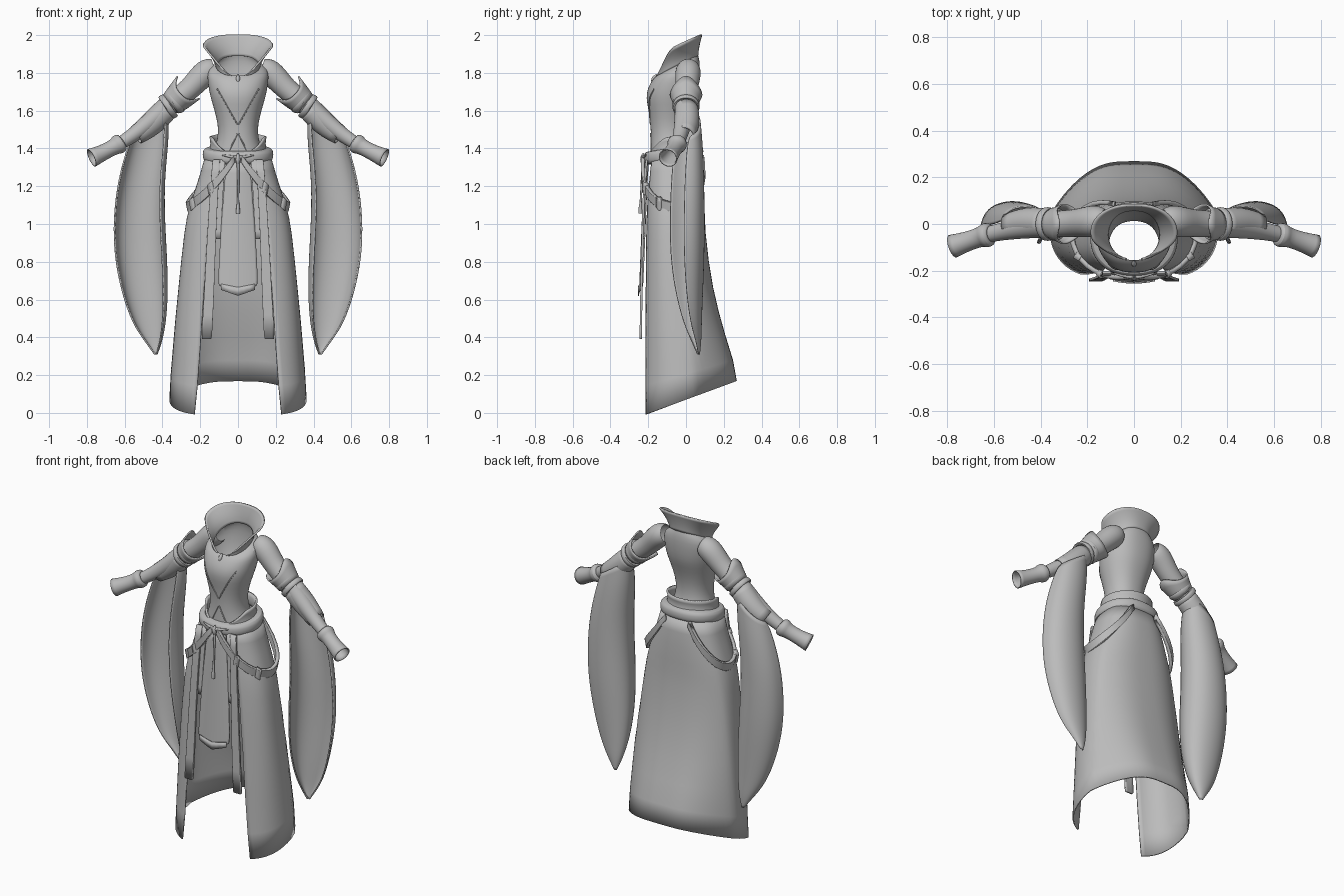
import bpy, bmesh, math
from mathutils import Vector

if "Cube" in bpy.data.objects:
    bpy.data.objects.remove(bpy.data.objects["Cube"])

cloth = bpy.data.materials.new("grey_cloth")
cloth.use_nodes = True
cloth.diffuse_color = (0.5, 0.5, 0.5, 1)
cloth.node_tree.nodes["Principled BSDF"].inputs["Base Color"].default_value = (0.5, 0.5, 0.5, 1)
parts = []


def sheet(name, rows, closed=False, thick=0.0, mirror=False, smooth=1):
    """Skin a grid of points, row by row."""
    bm = bmesh.new()
    grid = [[bm.verts.new(p) for p in row] for row in rows]
    n = len(rows[0])
    for a, b in zip(grid, grid[1:]):
        for i in range(n if closed else n - 1):
            j = (i + 1) % n
            bm.faces.new((a[i], a[j], b[j], b[i]))
    bmesh.ops.recalc_face_normals(bm, faces=bm.faces)
    me = bpy.data.meshes.new(name)
    bm.to_mesh(me)
    bm.free()
    me.materials.append(cloth)
    ob = bpy.data.objects.new(name, me)
    bpy.context.collection.objects.link(ob)
    if mirror:
        ob.modifiers.new("mirror", 'MIRROR').use_mirror_merge = False
    if smooth:
        ob.modifiers.new("subsurf", 'SUBSURF').levels = smooth
        ob.modifiers["subsurf"].render_levels = smooth
    if thick:
        s = ob.modifiers.new("solid", 'SOLIDIFY')
        s.thickness, s.offset = thick, 0
    parts.append(ob)


def power(v, e):
    return math.copysign(abs(v) ** e, v)


def ring(w, yf, yb, zf, zb, n=32):
    """Rounded-box oval, with its own front and back height."""
    out = []
    for i in range(n):
        a = math.tau * i / n
        k = (1 - math.cos(a)) / 2
        out.append((w * power(math.sin(a), .85), yf + (yb - yf) * k, zf + (zb - zf) * k))
    return out


def tube(name, path, spike=0.0, n=16, thick=0.0, mirror=True):
    """Round tube through (x, y, z, radius); spike pulls the first rim to points."""
    pts = [Vector(p[:3]) for p in path]
    rows = []
    for i, p in enumerate(path):
        t = (pts[min(i + 1, len(pts) - 1)] - pts[max(i - 1, 0)]).normalized()
        a = Vector((0, 1, 0))
        a = (a - t * a.dot(t)).normalized()
        b = t.cross(a)
        row = []
        for k in range(n):
            q = math.tau * k / n
            back = spike * abs(math.sin(q)) ** 4 if i == 0 else 0
            row.append(pts[i] + p[3] * (a * math.cos(q) + b * math.sin(q)) - t * back)
        rows.append(row)
    sheet(name, rows, True, thick, mirror)


def ribbon(name, path, across, thick=0.012):
    """Mirrored flat band along a path of (x, y, z, half width)."""
    d = Vector(across)
    rows = [[Vector(p[:3]) + d * (p[3] * s) for s in (-1, -0.9, 0, 0.9, 1)] for p in path]
    sheet(name, rows, False, thick, True)


# bodice: z, half width, front y, back y
BODY = [(1.32, .165, -.19, .065), (1.40, .125, -.188, .035), (1.45, .108, -.186, .015),
        (1.52, .104, -.187, .01), (1.60, .124, -.198, .025), (1.67, .146, -.213, .05),
        (1.72, .156, -.203, .066)]
rows = [ring(w, f, b, z, z) for z, w, f, b in BODY]
rows += [ring(.164, -.183, .074, 1.755, 1.8), ring(.158, -.168, .074, 1.775, 1.865),
         ring(.115, -.155, .062, 1.785, 1.9)]
sheet("bodice", rows, True)


def chest(x, z):
    """Point on the front of the bodice."""
    for (z0, w0, f0, b0), (z1, w1, f1, b1) in zip(BODY, BODY[1:]):
        if z0 <= z <= z1:
            k = (z - z0) / (z1 - z0)
            w, f, b = w0 + (w1 - w0) * k, f0 + (f1 - f0) * k, b0 + (b1 - b0) * k
            s = (x / w) ** (1 / .85)
            return (x, (f + b) / 2 - (b - f) / 2 * math.sqrt(1 - s * s), z)


def piping(name, x0, z0, x1, z1):
    """Thin seam laid over the bodice."""
    pts = [chest(x0 + (x1 - x0) * i / 8, z0 + (z1 - z0) * i / 8) for i in range(9)]
    tube(name, [(*p, .004) for p in pts], n=6)


piping("bodice_v_piping", .11, 1.715, .002, 1.525)
piping("waist_v_piping", .002, 1.48, .045, 1.39)

# standing collar, low at the front and flared at the back
rows = [[] for _ in range(5)]
for i in range(49):
    a = math.radians(12 + 336 * i / 48)
    k = (1 - math.cos(a)) / 2
    s = min(1, (math.degrees(min(a, math.tau - a)) - 12) / 66)
    s = s * s * (3 - 2 * s)
    for j, row in enumerate(rows):
        h = j / 4
        flare = s * h ** 1.6
        row.append(((.113 + .07 * flare) * power(math.sin(a), .85), -.154 + .214 * k + .022 * flare * k,
                    1.783 + .107 * k + .113 * s * h))
sheet("collar", rows, False, .01)

# neck pendant
tube("pendant", [(0, -.156, 1.792, .003), (0, -.165, 1.78, .01), (0, -.174, 1.765, .013),
                 (0, -.182, 1.752, .003)], n=10, mirror=False)

# waist flare above the belt, lower towards the front
rows = [[], [], []]
for i in range(37):
    a = math.radians(28 + 304 * i / 36)
    k = (1 - math.cos(a)) / 2
    side = min(1, (1 - math.cos(a)) * 1.6)
    for j, row in enumerate(rows):
        w = (.148, .138, .146)[j]
        row.append((w * math.sin(a), -.2 + (.268, .255, .268)[j] * k, 1.37 + .03 * k + .039 * j * side))
sheet("waist_flare", rows, False, .012)

# belt with a rounded section
rows = [ring(.17 + o, -.206 - o, .075 + o, 1.318 + h, 1.355 + h)
        for o, h in ((-.015, -.004), (.01, 0), (.018, .015), (.018, .045), (.01, .064), (-.02, .068))]
sheet("belt", rows, True)
tube("belt_wings", [(.0, -.226, 1.35, .012), (.03, -.226, 1.355, .009), (.085, -.212, 1.365, .004)], n=8)
tube("belt_drop", [(0, -.226, 1.375, .003), (0, -.23, 1.355, .014), (0, -.23, 1.33, .014),
                   (0, -.228, 1.31, .003)], n=10, mirror=False)

# skirt: z, half width, front y, back y, front gap, hem slope
SKIRT = [(1.36, .170, -.20, .075, .115, 0), (1.28, .192, -.205, .085, .12, 0),
         (1.2, .217, -.21, .092, .128, 0), (1.1, .25, -.215, .094, .138, 0),
         (1.03, .267, -.218, .096, .146, .01), (.95, .28, -.22, .1, .155, .03),
         (.8, .297, -.223, .116, .167, .06), (.65, .312, -.225, .14, .18, .1),
         (.5, .326, -.228, .17, .19, .25), (.35, .338, -.23, .205, .2, .4),
         (.15, .352, -.232, .245, .215, .8), (0, .36, -.235, .265, .23, 1)]
rows = []
for z, w, f, b, gap, slope in SKIRT:
    e = .8 - .2 * (1 - z / 1.36)
    a0 = math.asin((gap / w) ** (1 / e))
    row = []
    for i in range(57):
        a = a0 + (math.tau - 2 * a0) * i / 56
        y = (f + b) / 2 - (b - f) / 2 * power(math.cos(a), .78)
        taper = 1 - .36 * (1 - z / 1.36) * max(0, y - .03) / (b - .03)
        row.append((w * power(math.sin(a), e) * taper, y, z + slope * .37 * (y + .19)))
    rows.append(row)
sheet("skirt", rows, False, .008, smooth=0)

# front tabard with a pointed hem
rows = []
for z, w, y, tip in ((1.34, .06, -.212, 0), (1.2, .072, -.222, 0), (1.0, .088, -.23, 0),
                     (.8, .1, -.238, 0), (.69, .104, -.243, .02), (.67, .1, -.244, .022)):
    rows.append([(w * u, y + .012 * u * u, z - tip * (1 - abs(u)))
                 for u in (-1, -.75, -.5, -.25, 0, .25, .5, .75, 1)])
sheet("tabard", rows, False, .01)
rows = [[(.1 * u, -.252 + .012 * u * u, z - drop * (1 - abs(u))) for u in (-.9, -.6, -.3, 0, .3, .6, .9)]
        for z, drop in ((.685, .02), (.655, .035))]
sheet("tabard_trim", rows, False, .006, smooth=0)

# hanging strips and centre cord
ribbon("long_strip", [(.115, -.208, 1.34, .02), (.125, -.222, 1.2, .021), (.14, -.23, .95, .023),
                      (.152, -.236, .65, .026), (.166, -.24, .39, .028)], (1, 0, 0))
ribbon("short_strip", [(.085, -.205, 1.34, .018), (.096, -.212, 1.2, .019), (.108, -.218, 1.0, .02),
                       (.112, -.22, .92, .02)], (1, 0, 0), .008)
tube("centre_cord", [(0, -.228, 1.32, .008), (.002, -.236, 1.2, .006), (0, -.24, 1.1, .006),
                     (0, -.242, 1.09, .011), (0, -.242, 1.055, .011)], n=8, mirror=False)

# draped hip straps
ribbon("hip_strap", [(.02, -.226, 1.345, .018), (.065, -.232, 1.28, .021), (.13, -.22, 1.2, .023),
                     (.198, -.183, 1.135, .024), (.247, -.125, 1.1, .024), (.268, -.05, 1.085, .024),
                     (.255, .025, 1.11, .024), (.21, .075, 1.17, .023), (.14, .098, 1.26, .021),
                     (.08, .085, 1.35, .018)], (.2, 0, 1), .02)
for name, x, y, z in (("front_strap_loop", .14, -.215, 1.19), ("side_strap_loop", .237, -.14, 1.108)):
    ribbon(name, [(x - .012, y - .007, z + .01, .028), (x + .012, y + .009, z - .01, .028)],
           (.2, 0, 1), .028)

# arms
tube("arm", [(.125, .012, 1.825, .052), (.14, .012, 1.82, .063), (.17, .012, 1.805, .07),
             (.21, .008, 1.765, .066), (.25, .004, 1.72, .06), (.31, 0, 1.67, .058),
             (.37, -.002, 1.625, .058), (.45, -.012, 1.555, .05), (.53, -.025, 1.488, .042),
             (.59, -.037, 1.447, .037), (.65, -.052, 1.41, .034)])
tube("pointed_arm_cuff", [(.3, 0, 1.685, .085), (.325, 0, 1.66, .072), (.355, 0, 1.635, .062)],
     spike=.06, thick=.008)
for name, x, z in (("upper_arm_band", .335, 1.65), ("lower_arm_band", .37, 1.622)):
    tube(name, [(x - .014, 0, z + .011, .058), (x - .012, 0, z + .01, .072), (x, 0, z, .075),
                (x + .012, 0, z - .01, .072), (x + .014, 0, z - .011, .058)])

# wrist cuff with a raised rim
tube("wrist_cuff", [(.612, -.043, 1.435, .034), (.618, -.044, 1.431, .05), (.64, -.05, 1.418, .051),
                    (.65, -.053, 1.412, .04), (.70, -.07, 1.385, .039), (.74, -.083, 1.366, .043),
                    (.775, -.095, 1.35, .049)], thick=.006)

# sleeve mouth that wraps the forearm
tube("sleeve_top", [(.37, .002, 1.618, .06), (.42, .006, 1.565, .066), (.48, .006, 1.51, .06),
                    (.54, -.008, 1.47, .05)], thick=.006)

# hanging sleeves: inner z, inner x, outer z, outer x, depth, middle y
SLEEVE = [(1.60, .372, 1.47, .56, .6, .02), (1.46, .366, 1.36, .598, .85, .01),
          (1.25, .39, 1.2, .638, 1, .003), (1.05, .39, 1.03, .656, 1.05, 0),
          (.85, .378, .84, .654, 1.05, 0), (.65, .371, .64, .615, .85, .01),
          (.48, .382, .47, .555, .55, .03), (.37, .406, .38, .49, .25, .055), (.31, .43, .31, .44, .05, .065)]
SECTION = [(1, -.01), (.95, .04), (.8, .075), (.6, .09), (.4, .09), (.2, .075), (.05, .04),
           (0, 0), (.02, -.04), (.09, -.08)]
rows = [[(xi + (xo - xi) * u, mid + y * d, zi + (zo - zi) * u) for u, y in SECTION]
        for zi, xi, zo, xo, d, mid in SLEEVE]
sheet("hanging_sleeve", rows, False, .008, True, 2)

# smooth shading that keeps creases
bpy.ops.object.select_all(action='DESELECT')
for ob in parts:
    ob.select_set(True)
bpy.context.view_layer.objects.active = parts[0]
bpy.ops.object.shade_smooth_by_angle(angle=math.radians(50))
